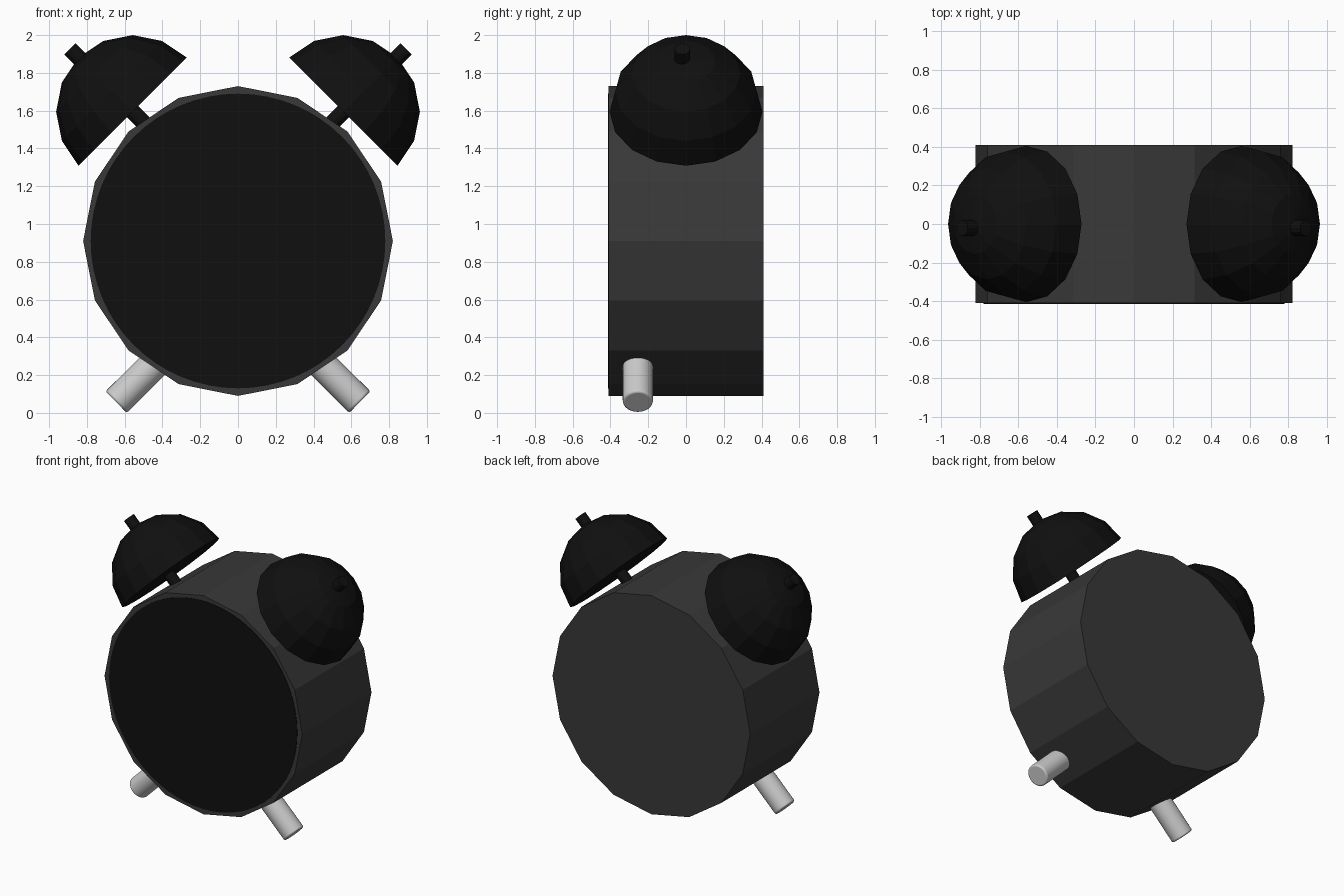
import bpy
from math import radians
from mathutils import Vector

if "Cube" in bpy.data.objects:
    bpy.data.objects.remove(bpy.data.objects["Cube"])


def colour(name, v):
    m = bpy.data.materials.new(name)
    m.diffuse_color = (v, v, v, 1)
    m.use_nodes = True
    m.node_tree.nodes["Principled BSDF"].inputs["Base Color"].default_value = m.diffuse_color
    return m


DARK = colour("dark_grey", 0.04)
BLACK = colour("black", 0.005)


def rod(name, a, b, r, sides, mat=None):
    # cylinder running from point a to point b
    a, b = Vector(a), Vector(b)
    bpy.ops.mesh.primitive_cylinder_add(vertices=sides, radius=r, depth=(b - a).length,
                                        location=(a + b) / 2)
    o = bpy.context.object
    o.rotation_euler = (b - a).to_track_quat('Z', 'Y').to_euler()
    o.name = name
    if mat:
        o.data.materials.append(mat)
    return o


def dome(name, centre, tilt, r, mat):
    # closed hemisphere turned from a quarter-circle profile
    n, rings = 16, 4
    import bmesh
    bm = bmesh.new()
    bmesh.ops.create_uvsphere(bm, u_segments=n, v_segments=rings * 2, radius=r)
    cut = bmesh.ops.bisect_plane(bm, geom=bm.verts[:] + bm.edges[:] + bm.faces[:], dist=1e-4,
                                 plane_co=(0, 0, 0), plane_no=(0, 0, -1), clear_outer=True)
    edges = [e for e in bm.edges if e.is_boundary]
    bmesh.ops.holes_fill(bm, edges=edges, sides=0)
    me = bpy.data.meshes.new(name)
    bm.to_mesh(me)
    bm.free()
    me.materials.append(mat)
    o = bpy.data.objects.new(name, me)
    o.location = centre
    o.rotation_euler = (0, tilt, 0)
    bpy.context.collection.objects.link(o)
    return o


# clock case: 16-sided drum, one corner at the top
rod("case", (0, 0.41, 0.91), (0, -0.41, 0.91), 0.82, 16, DARK)

# dial, just proud of the front
rod("dial", (0, -0.38, 0.91), (0, -0.413, 0.91), 0.78, 64, BLACK)

for side, s in (("left", -1), ("right", 1)):
    # bell and the post running through it
    dome(side + "_bell", (s * 0.558, 0, 1.595), s * radians(45), 0.405, BLACK)
    rod(side + "_bell_post", (s * 0.42, -0.02, 1.457), (s * 0.89, -0.02, 1.927), 0.042, 12, BLACK)

    # front foot with a softened end
    foot = rod(side + "_foot", (s * 0.39, -0.255, 0.31), (s * 0.645, -0.255, 0.057), 0.08, 32)
    bev = foot.modifiers.new("bevel", 'BEVEL')
    bev.width = 0.012
    bev.segments = 3
    bev.limit_method = 'ANGLE'
    bpy.ops.object.shade_smooth_by_angle(angle=radians(40))
